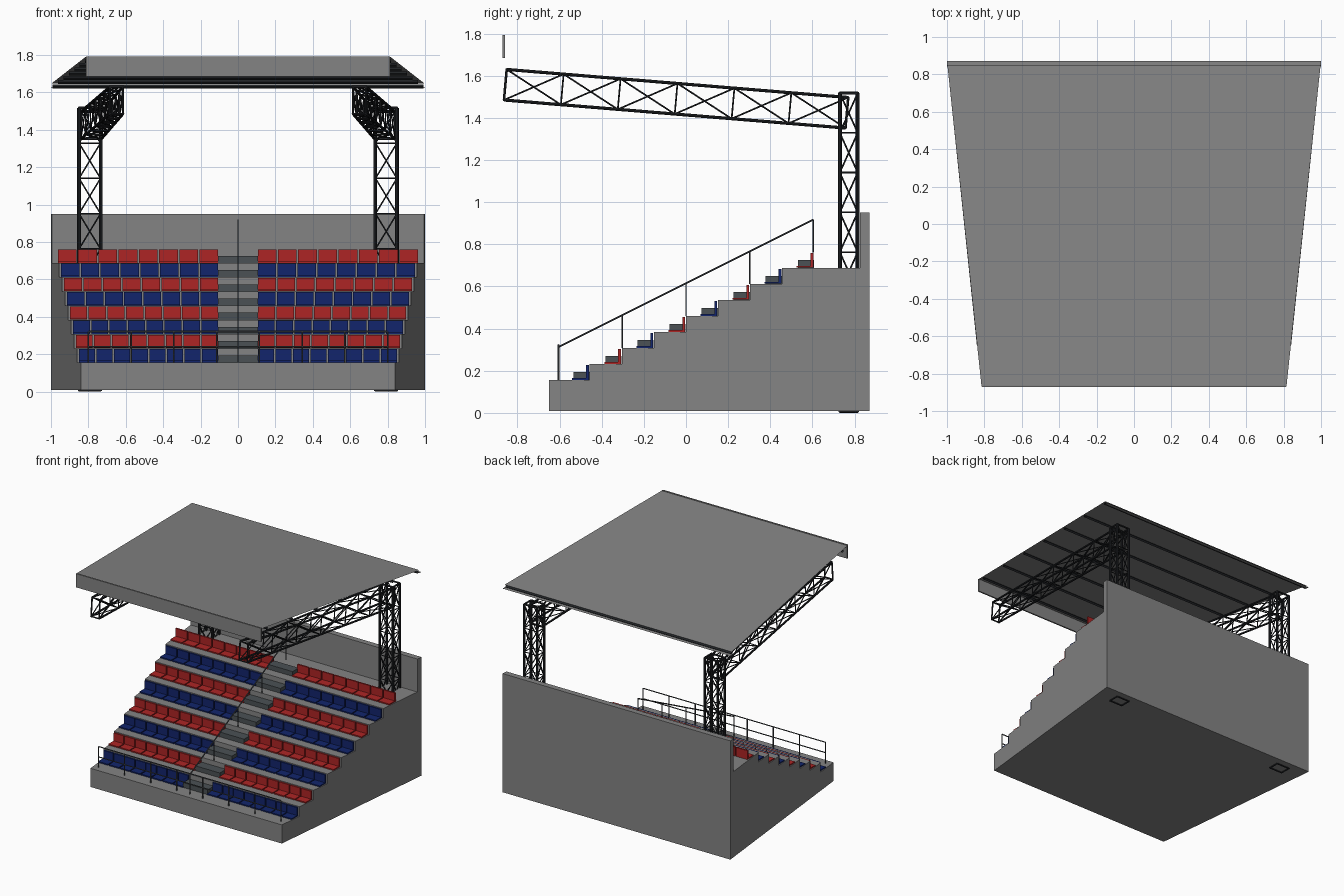
import bpy, bmesh, math
from mathutils import Vector, Matrix

if "Cube" in bpy.data.objects:
    bpy.data.objects.remove(bpy.data.objects["Cube"])


def material(name, rgb):
    m = bpy.data.materials.new(name)
    m.diffuse_color = (*rgb, 1)
    m.use_nodes = True
    m.node_tree.nodes["Principled BSDF"].inputs["Base Color"].default_value = m.diffuse_color
    return m


GREY = material("concrete grey", (0.23, 0.23, 0.23))
RED = material("seat red", (0.42, 0.018, 0.018))
BLUE = material("seat blue", (0.006, 0.018, 0.15))
STEP = material("step grey", (0.07, 0.083, 0.09))
STEEL = material("dark steel", (0.016, 0.018, 0.021))
RAIL = material("rail grey", (0.06, 0.068, 0.075))


def finish(bm, name, mat, normals=True):
    if normals:
        bmesh.ops.recalc_face_normals(bm, faces=bm.faces)
    me = bpy.data.meshes.new(name)
    bm.to_mesh(me)
    bm.free()
    me.materials.append(mat)
    ob = bpy.data.objects.new(name, me)
    bpy.context.collection.objects.link(ob)
    return ob


def box(bm, x0, x1, y0, y1, z0, z1):
    m = Matrix.Translation(((x0 + x1) / 2, (y0 + y1) / 2, (z0 + z1) / 2))
    bmesh.ops.create_cube(bm, size=1, matrix=m @ Matrix.Diagonal((x1 - x0, y1 - y0, z1 - z0, 1)))


def bar(bm, a, b, r, sides=6, caps=True):
    a, b = Vector(a), Vector(b)
    d = b - a
    rot = d.to_track_quat('Z', 'Y').to_matrix().to_4x4()
    bmesh.ops.create_cone(bm, cap_ends=caps, segments=sides, radius1=r, radius2=r,
                          depth=d.length, matrix=Matrix.Translation((a + b) / 2) @ rot)


def lattice(bm, start, end, n, chord, brace):
    """Four chords between two corner loops, with rings and crossed braces."""
    s, e = [Vector(v) for v in start], [Vector(v) for v in end]
    ring = [[s[k].lerp(e[k], i / n) for k in range(4)] for i in range(n + 1)]
    for k in range(4):
        j = (k + 1) % 4
        bar(bm, s[k], e[k], chord, 8)
        for i in range(n + 1):
            bar(bm, ring[i][k], ring[i][j], chord * 0.8 if i in (0, n) else brace)
            if i < n:
                bar(bm, ring[i][k], ring[i + 1][j], brace)
                bar(bm, ring[i][j], ring[i + 1][k], brace)


# Stand dimensions
ROWS, RUN, RISE, Y0, Z0 = 8, 0.1522, 0.076, -0.457, 0.156


def half(y):
    return 0.84 + 0.16 * (y + 0.65) / 1.522


# Terraced concrete stand with back wall: side profile spread to the tapered width
profile = [(-0.65, 0.008), (-0.65, Z0)]
for k in range(ROWS - 1):
    y = Y0 + RUN * k
    profile += [(y, Z0 + RISE * k), (y, Z0 + RISE * (k + 1))]
profile += [(0.827, Z0 + RISE * 7), (0.827, 0.95), (0.872, 0.95), (0.872, 0.008)]
bm = bmesh.new()
left = [bm.verts.new((-half(y), y, z)) for y, z in profile]
right = [bm.verts.new((half(y), y, z)) for y, z in profile]
bm.faces.new(left)
bm.faces.new(right[::-1])
for i in range(len(profile)):
    j = (i + 1) % len(profile)
    bm.faces.new((left[i], left[j], right[j], right[i]))
finish(bm, "terrace_stand", GREY)

# Seat rows (alternating blue and red) and aisle half steps
steps = bmesh.new()
for k in range(ROWS):
    yb, z = Y0 + RUN * k, Z0 + RISE * k
    bm = bmesh.new()
    outer = half(yb) - 0.006
    pitch = (outer - 0.102) / 8
    for sx in (1, -1):
        for i in range(8):
            xa, xb = 0.102 + pitch * i + 0.004, 0.102 + pitch * (i + 1) - 0.004
            xa, xb = sorted((sx * xa, sx * xb))
            box(bm, xa, xb, yb - 0.083, yb - 0.004, z + 0.001, z + 0.010)
            box(bm, xa, xb, yb - 0.017, yb - 0.004, z + 0.009, z + 0.072)
    finish(bm, "seat_row", RED if k % 2 else BLUE)
    box(steps, -0.108, 0.108, yb - 0.078, yb - 0.001, z, z + 0.038)
finish(steps, "aisle_steps", STEP)

# Aisle handrail following the slope
bm = bmesh.new()
rail = lambda y: 0.615 + 0.5 * y
for i in range(5):
    y = -0.604 + 0.302 * i
    bar(bm, (0, y, rail(y) - 0.155), (0, y, rail(y)), 0.0035)
bar(bm, (0, -0.604, rail(-0.604)), (0, 0.604, rail(0.604)), 0.0045)
finish(bm, "aisle_handrail", RAIL)

# Front guard rail
bm = bmesh.new()
for i in range(8):
    x = -0.8 + 1.6 * i / 7
    bar(bm, (x, -0.605, Z0), (x, -0.605, 0.322), 0.004)
for z in (0.24, 0.322):
    bar(bm, (-0.8, -0.605, z), (0.8, -0.605, z), 0.0045)
finish(bm, "front_guard_rail", RAIL)

# Lattice columns and cantilever roof trusses, both sides
for sx in (1, -1):
    bm = bmesh.new()
    corners = [(0.735, 0.73), (0.85, 0.73), (0.85, 0.815), (0.735, 0.815)]
    lattice(bm, [(sx * x, y, 0.008) for x, y in corners],
            [(sx * x, y, 1.518) for x, y in corners], 8, 0.0095, 0.004)
    finish(bm, "lattice_column", STEEL)
    bm = bmesh.new()
    lattice(bm,
            [(sx * 0.73, 0.757, 1.352), (sx * 0.84, 0.757, 1.352),
             (sx * 0.84, 0.77, 1.497), (sx * 0.73, 0.77, 1.497)],
            [(sx * 0.615, -0.864, 1.485), (sx * 0.685, -0.864, 1.485),
             (sx * 0.685, -0.851, 1.63), (sx * 0.615, -0.851, 1.63)], 6, 0.0075, 0.004)
    finish(bm, "roof_truss", STEEL)


# Tapered roof sheet
def roof_half(y):
    return 0.815 + 0.185 * (y + 0.87) / 1.742


def roof_z(y):
    return 1.79 - 0.083 * (y + 0.87)


bm = bmesh.new()
bm.faces.new([bm.verts.new((s * roof_half(y), y, roof_z(y)))
              for s, y in ((-1, -0.87), (1, -0.87), (1, 0.85), (-1, 0.85))])
finish(bm, "roof_sheet", GREY, False)

# Fascia board at the front edge
bm = bmesh.new()
box(bm, -0.813, 0.813, -0.872, -0.86, 1.685, 1.793)
finish(bm, "roof_fascia", GREY)

# Rear gutter strip
bm = bmesh.new()
bm.faces.new([bm.verts.new(v) for v in ((-1, 0.842, 1.626), (1, 0.842, 1.626),
                                        (1, 0.872, 1.624), (-1, 0.872, 1.624))])
finish(bm, "rear_gutter", GREY, False)

# Purlins: open-ended square tubes under the roof
bm = bmesh.new()
for i in range(7):
    y = -0.8 + 1.64 * i / 6
    w, z = roof_half(y) - 0.005, roof_z(y) - 0.016
    bar(bm, (-w, y, z), (w, y, z), 0.011, 4, False)
finish(bm, "roof_purlins", STEEL)
